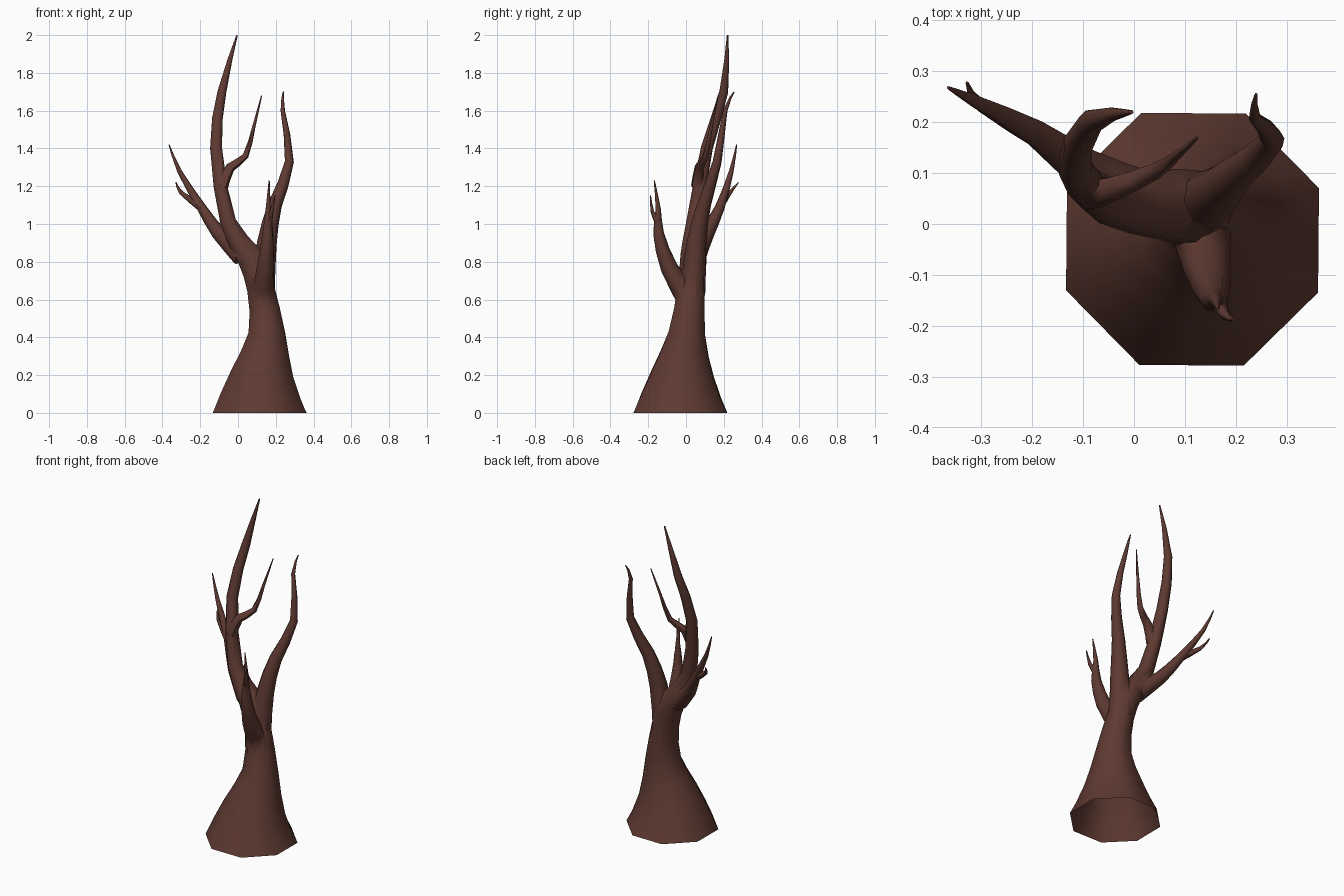
import bpy, bmesh, math
from mathutils import Vector

if "Cube" in bpy.data.objects:
    bpy.data.objects.remove(bpy.data.objects["Cube"])

bark = bpy.data.materials.new("dark_brown_bark")
bark.diffuse_color = (0.112, 0.042, 0.031, 1)
bark.use_nodes = True
bark.node_tree.nodes["Principled BSDF"].inputs["Base Color"].default_value = bark.diffuse_color


def spline(pts):
    """Catmull-Rom path with one extra point between each pair."""
    out = []
    for i in range(len(pts) - 1):
        a, b = pts[i], pts[i + 1]
        before, after = pts[max(i - 1, 0)], pts[min(i + 2, len(pts) - 1)]
        out += [a, (a + b) * 0.5625 - (before + after) * 0.0625]
    return out + [pts[-1]]


def tube(name, points, sides, radius=None, turn=10.0):
    """Closed tube; the radius is a fourth coordinate or tapers from the given value."""
    pts = spline([Vector(p) for p in points])
    path = [p.to_3d() for p in pts]
    last = len(path) - 1
    bm = bmesh.new()
    rings = []
    for i, p in enumerate(path):
        r = pts[i][3] if radius is None else radius * (1 - i / last) ** 1.25 + 0.003
        tangent = path[min(i + 1, last)] - path[max(i - 1, 0)]
        if p.z == 0:
            tangent = Vector((0, 0, 1))
        rot = Vector((0, 0, 1)).rotation_difference(tangent)
        angles = [math.radians(turn) + k * math.tau / sides for k in range(sides)]
        rings.append([bm.verts.new(p + rot @ Vector((math.cos(a), math.sin(a), 0)) * r) for a in angles])
    for a, b in zip(rings, rings[1:]):
        for k in range(sides):
            n = (k + 1) % sides
            bm.faces.new((a[k], a[n], b[n], b[k]))
    bm.faces.new(rings[0][::-1])
    bm.faces.new(rings[-1])
    mesh = bpy.data.meshes.new(name)
    bm.to_mesh(mesh)
    bm.free()
    mesh.materials.append(bark)
    obj = bpy.data.objects.new(name, mesh)
    bpy.context.collection.objects.link(obj)
    return obj


# Flared trunk running on into the tallest limb
tree = tube("bare_tree", [
    (0.115, -0.03, 0, 0.268), (0.128, -0.02, 0.2, 0.18), (0.153, 0.005, 0.42, 0.105),
    (0.12, 0.028, 0.66, 0.078), (0.06, 0.04, 0.83, 0.074), (-0.052, 0.045, 1.01, 0.046),
    (-0.116, 0.11, 1.4, 0.034), (-0.085, 0.2, 1.7, 0.025), (-0.005, 0.22, 2, 0.004)], 8, turn=22)

# Right limb
right = tube("right_limb", [
    (0.128, 0.035, 0.64), (0.153, 0.055, 0.9), (0.195, 0.095, 1.1),
    (0.272, 0.165, 1.33), (0.237, 0.208, 1.6), (0.24, 0.255, 1.7)], 8, 0.066)

# Inner branch on the tall limb
inner = tube("inner_branch", [
    (-0.085, 0.06, 1.2), (-0.04, 0.07, 1.3), (0.04, 0.103, 1.36),
    (0.085, 0.135, 1.52), (0.125, 0.17, 1.68)], 6, 0.032)

# Left branch and its side twig
left = tube("left_branch", [
    (0.02, 0.05, 0.83), (-0.1, 0.11, 0.95), (-0.195, 0.18, 1.09),
    (-0.31, 0.24, 1.28), (-0.365, 0.268, 1.42)], 8, 0.054)
left_twig = tube("left_twig", [
    (-0.19, 0.175, 1.085), (-0.3, 0.232, 1.165), (-0.328, 0.278, 1.22)], 6, 0.022)

# Front branch and its side twig
front = tube("front_branch", [
    (0.128, 0.015, 0.6), (0.145, -0.09, 0.77), (0.158, -0.145, 0.95),
    (0.16, -0.147, 1.08), (0.165, -0.168, 1.23)], 8, 0.062)
front_twig = tube("front_twig", [
    (0.163, -0.148, 1.01), (0.178, -0.178, 1.065), (0.195, -0.188, 1.15)], 6, 0.017)

# Fuse the branches into the trunk
bpy.context.view_layer.objects.active = tree
tree.select_set(True)
for b in (right, inner, left, left_twig, front, front_twig):
    mod = tree.modifiers.new("join", 'BOOLEAN')
    mod.operation = 'UNION'
    mod.solver = 'EXACT'
    mod.object = b
    bpy.ops.object.modifier_apply(modifier=mod.name)
    bpy.data.objects.remove(b)

# Open the underside and tidy the seams
bm = bmesh.new()
bm.from_mesh(tree.data)
base = [f for f in bm.faces if all(v.co.z < 0.001 for v in f.verts)]
bmesh.ops.delete(bm, geom=base, context='FACES_ONLY')
bmesh.ops.remove_doubles(bm, verts=bm.verts, dist=0.002)
bm.to_mesh(tree.data)
bm.free()
bpy.ops.object.shade_smooth_by_angle(angle=math.radians(60))
